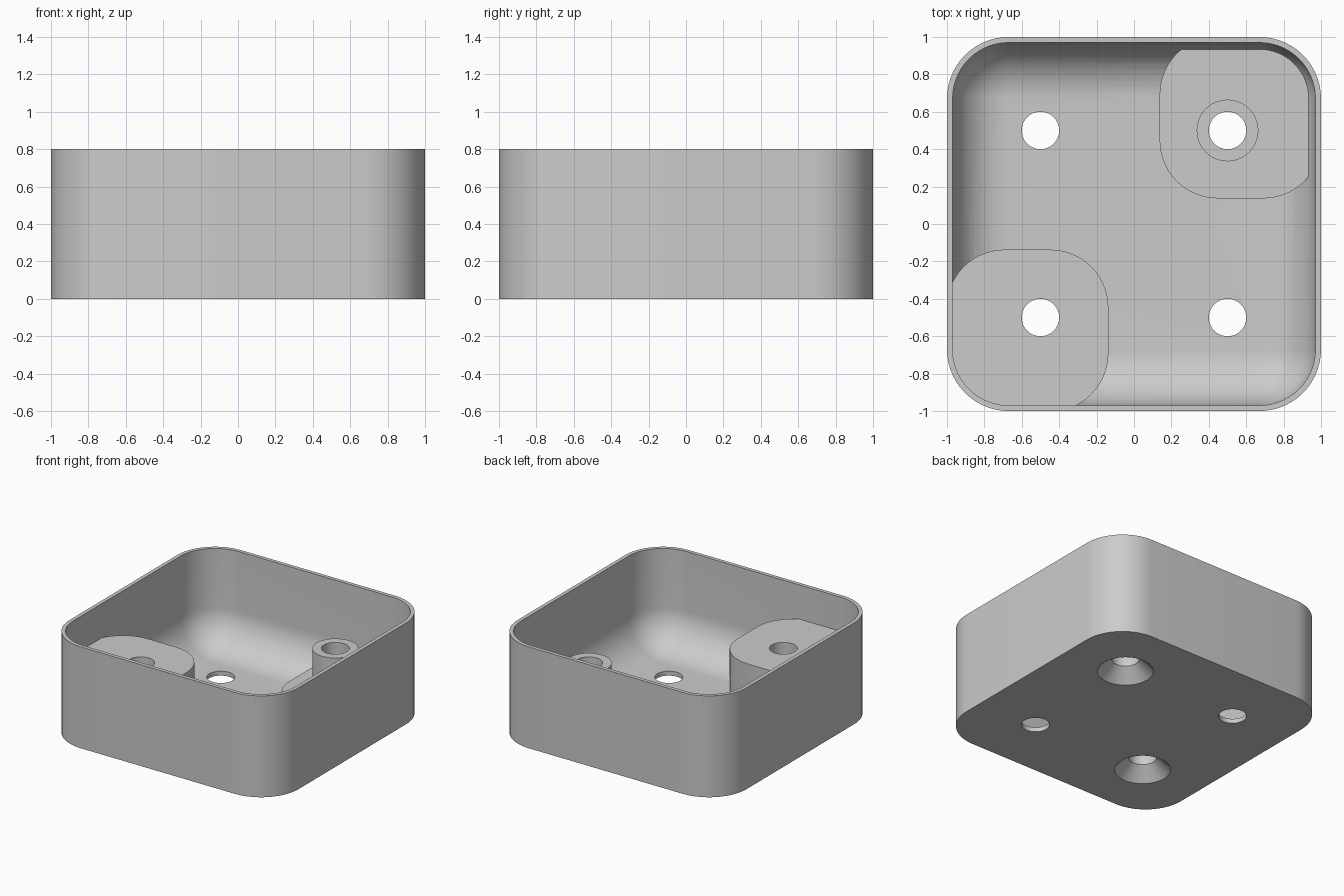
import bpy
import bmesh
from math import sin, cos, pi, radians

cube = bpy.data.objects.get("Cube")
if cube:
    bpy.data.objects.remove(cube, do_unlink=True)

grey = bpy.data.materials.new("plain grey")
grey.use_nodes = True
COLOUR = (0.6, 0.6, 0.6, 1)
grey.diffuse_color = COLOUR
grey.node_tree.nodes["Principled BSDF"].inputs["Base Color"].default_value = COLOUR

CORNER_STEPS = 14
WALL, FLOOR, FILLET = 0.03, 0.035, 0.30
HEIGHT, BOSS_TOP = 0.8, 0.53


def rounded_square(half, radius, z, centre=0.0):
    """Points around a square with rounded corners, centred on the diagonal."""
    points = []
    for k, (sx, sy) in enumerate(((1, 1), (-1, 1), (-1, -1), (1, -1))):
        for i in range(CORNER_STEPS + 1):
            a = (k + i / CORNER_STEPS) * pi / 2
            points.append((centre + sx * (half - radius) + radius * cos(a),
                           centre + sy * (half - radius) + radius * sin(a), z))
    return points


def circle(x, y, radius, z, sides=48):
    return [(x + radius * cos(2 * pi * i / sides),
             y + radius * sin(2 * pi * i / sides), z) for i in range(sides)]


def loft(name, rings):
    """Closed solid skinned through rings listed from bottom to top."""
    bm = bmesh.new()
    loops = [[bm.verts.new(p) for p in ring] for ring in rings]
    n = len(loops[0])
    for low, high in zip(loops, loops[1:]):
        for i in range(n):
            j = (i + 1) % n
            bm.faces.new((low[i], low[j], high[j], high[i]))
    bm.faces.new(loops[0][::-1])
    bm.faces.new(loops[-1])
    bmesh.ops.remove_doubles(bm, verts=bm.verts[:], dist=1e-5)
    bmesh.ops.recalc_face_normals(bm, faces=bm.faces[:])
    mesh = bpy.data.meshes.new(name)
    bm.to_mesh(mesh)
    bm.free()
    mesh.materials.append(grey)
    obj = bpy.data.objects.new(name, mesh)
    bpy.context.collection.objects.link(obj)
    return obj


def cut(target, cutter):
    """Subtract the cutter from the target, then discard the cutter."""
    bpy.context.view_layer.objects.active = target
    mod = target.modifiers.new("cut", 'BOOLEAN')
    mod.operation = 'DIFFERENCE'
    mod.solver = 'EXACT'
    mod.object = cutter
    bpy.ops.object.modifier_apply(modifier=mod.name)
    bpy.data.objects.remove(cutter, do_unlink=True)


# Outer body with rounded vertical corners
body = loft("open_box", [rounded_square(1, 0.33, z) for z in (0, HEIGHT)])

# Cavity with a rounded transition from floor to walls
inner = 1 - WALL
rings = []
for i in range(CORNER_STEPS + 1):
    a = i / CORNER_STEPS * pi / 2
    rings.append(rounded_square(inner - FILLET * (1 - sin(a)), FILLET * sin(a),
                                FLOOR + FILLET * (1 - cos(a))))
rings.append(rounded_square(inner, FILLET, HEIGHT + 0.1))
cavity = loft("cavity_cutter", rings)

# Raised corner blocks and the round post stay solid inside the cavity
for sign, top in ((-1, BOSS_TOP), (1, 0.194)):
    cut(cavity, loft("corner_block", [rounded_square(0.4325, 0.31, z, sign * 0.5695)
                                      for z in (-0.1, top)]))
cut(cavity, loft("round_post", [circle(0.5, 0.5, 0.165, z) for z in (-0.1, BOSS_TOP)]))
cut(body, cavity)

# Four through holes, countersunk from below under the blocks
for x in (-0.5, 0.5):
    for y in (-0.5, 0.5):
        profile = [(0.1, -0.1), (0.1, HEIGHT)]
        if x == y:
            profile = [(0.22, -0.02), (0.1, 0.1), (0.1, HEIGHT)]
        cut(body, loft("screw_hole", [circle(x, y, r, z) for r, z in profile]))

# Smooth curved walls, crisp rims
bpy.ops.object.select_all(action='DESELECT')
body.select_set(True)
bpy.context.view_layer.objects.active = body
bpy.ops.object.shade_smooth_by_angle(angle=radians(30))
